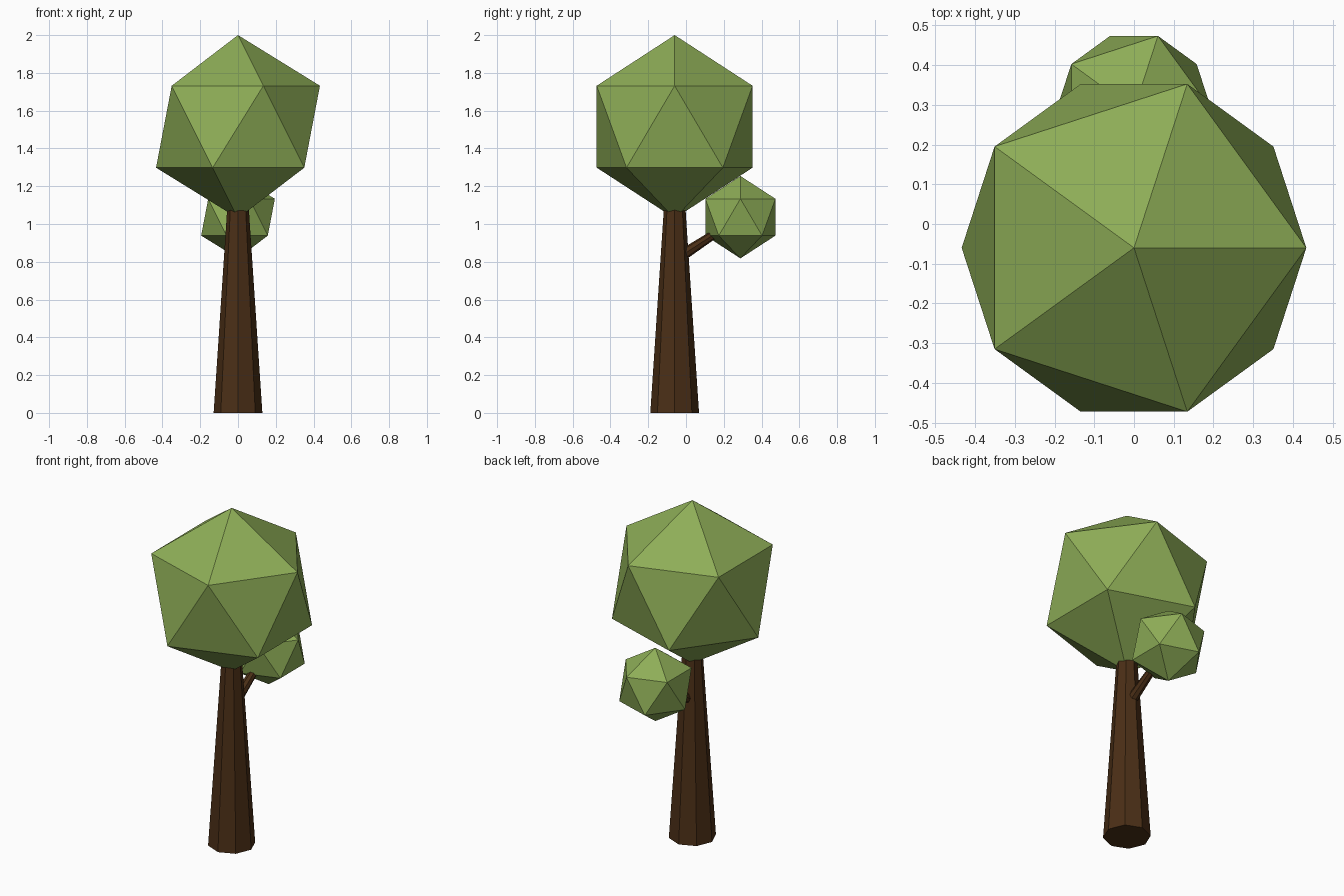
import bpy
from mathutils import Vector

if "Cube" in bpy.data.objects:
    bpy.data.objects.remove(bpy.data.objects["Cube"])


def material(name, color):
    mat = bpy.data.materials.new(name)
    mat.diffuse_color = (*color, 1)
    mat.use_nodes = True
    mat.node_tree.nodes["Principled BSDF"].inputs["Base Color"].default_value = mat.diffuse_color
    return mat


bark = material("bark", (0.07, 0.028, 0.008))
leaf = material("leaf", (0.27, 0.42, 0.095))


def tapered_limb(name, start, end, r_start, r_end, sides=8):
    start, end = Vector(start), Vector(end)
    axis = end - start
    bpy.ops.mesh.primitive_cone_add(vertices=sides, radius1=r_start, radius2=r_end,
                                    depth=axis.length, location=(start + end) / 2)
    obj = bpy.context.object
    obj.rotation_mode = 'QUATERNION'
    obj.rotation_quaternion = Vector((0, 0, 1)).rotation_difference(axis)
    obj.name = name
    obj.data.materials.append(bark)


def foliage(name, center, radius):
    bpy.ops.mesh.primitive_ico_sphere_add(subdivisions=1, radius=radius, location=center)
    obj = bpy.context.object
    obj.name = name
    obj.data.materials.append(leaf)


# Trunk and side branch
tapered_limb("trunk", (0, -0.06, 0), (0, -0.06, 1.10), 0.129, 0.056)
tapered_limb("branch", (0, -0.03, 0.829), (0, 0.19, 0.972), 0.031, 0.021)

# Main crown and small leaf cluster
foliage("crown", (0, -0.06, 1.515), 0.485)
foliage("small_leaf_cluster", (0, 0.288, 1.036), 0.218)
